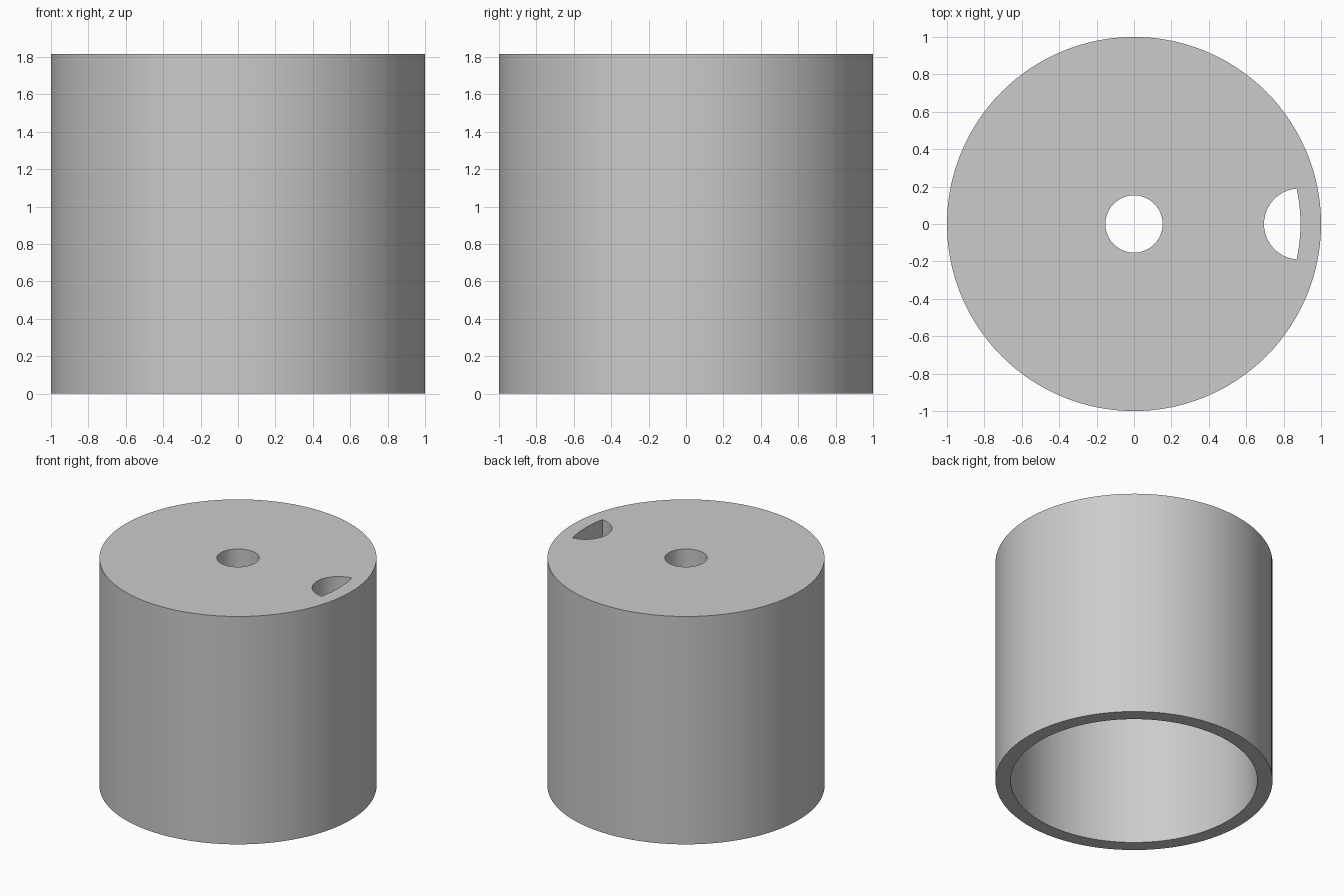
import bpy, bmesh
from math import sin, cos, pi, acos, atan2, radians, sqrt

cube = bpy.data.objects.get("Cube")
if cube:
    bpy.data.objects.remove(cube, do_unlink=True)

HEIGHT, CEILING = 1.815, 1.615
OUTER, INNER, BORE = 1.0, 0.89, 0.153
SLOT_X, SLOT_R = 0.885, 0.19


def arc(radius, start, end, steps, cx=0.0):
    """Points along an arc, both ends included."""
    angles = [start + (end - start) * i / steps for i in range(steps + 1)]
    return [(cx + radius * cos(a), radius * sin(a)) for a in angles]


# Outlines: the slot is a round hole cut off by the inner wall
corner_x = (INNER**2 - SLOT_R**2 + SLOT_X**2) / (2 * SLOT_X)
corner_y = sqrt(INNER**2 - corner_x**2)
wall_a = acos(corner_x / INNER)
hole_a = atan2(corner_y, corner_x - SLOT_X)
wall_arc = arc(INNER, -wall_a, wall_a, 8)
rest_arc = arc(INNER, wall_a, 2 * pi - wall_a, 112)
hole_arc = arc(SLOT_R, hole_a, 2 * pi - hole_a, 32, SLOT_X)
outer = arc(OUTER, 0, 2 * pi, 128)[:-1]
bore = arc(BORE, 0, 2 * pi, 48)[:-1]
inner = wall_arc[:-1] + rest_arc[:-1]
slot = wall_arc[:-1] + hole_arc[:-1]
ceiling = rest_arc[:-1] + hole_arc[::-1][:-1]

bm = bmesh.new()


def ring(points, z):
    return [bm.verts.new((x, y, z)) for x, y in points]


def band(points, low, high):
    """Upright wall following a closed outline."""
    a, b = ring(points, low), ring(points, high)
    for i in range(len(a)):
        j = (i + 1) % len(a)
        bm.faces.new((a[i], a[j], b[j], b[i]))


def cap(outlines, z):
    """Level face bounded by an outline and its holes."""
    edges = []
    for points in outlines:
        v = ring(points, z)
        edges += [bm.edges.new((v[i - 1], v[i])) for i in range(len(v))]
    bmesh.ops.triangle_fill(bm, edges=edges, use_beauty=True, normal=(0, 0, 1))


# Walls
band(outer, 0, HEIGHT)
band(inner, 0, CEILING)
band(bore, CEILING, HEIGHT)
band(slot, CEILING, HEIGHT)

# Rim, ceiling and top
cap([outer, inner], 0)
cap([ceiling, bore], CEILING)
cap([outer, bore, slot], HEIGHT)

bmesh.ops.remove_doubles(bm, verts=bm.verts[:], dist=0.0001)
bmesh.ops.recalc_face_normals(bm, faces=bm.faces[:])
mesh = bpy.data.meshes.new("cap_body")
bm.to_mesh(mesh)
bm.free()
body = bpy.data.objects.new("cap_body", mesh)
bpy.context.collection.objects.link(body)

# Grey material
grey = bpy.data.materials.new("plain_grey")
grey.use_nodes = True
colour = (0.6, 0.6, 0.6, 1)
grey.diffuse_color = colour
grey.node_tree.nodes["Principled BSDF"].inputs["Base Color"].default_value = colour
mesh.materials.append(grey)

bpy.ops.object.select_all(action="DESELECT")
body.select_set(True)
bpy.context.view_layer.objects.active = body
bpy.ops.object.shade_smooth_by_angle(angle=radians(30))
